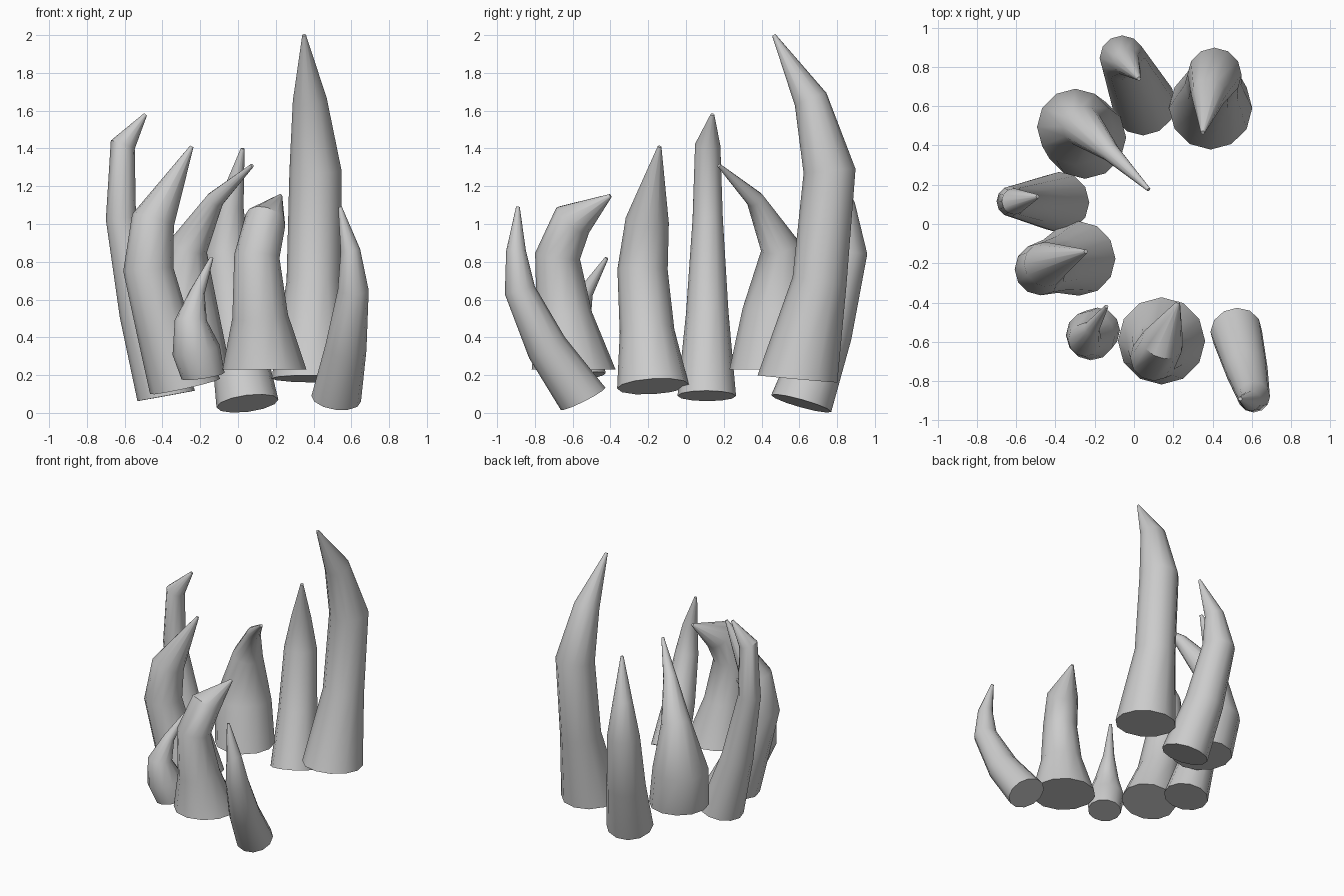
import bpy, bmesh, math
from mathutils import Vector

if "Cube" in bpy.data.objects:
    bpy.data.objects.remove(bpy.data.objects["Cube"])

SIDES = 12
UP = Vector((0, 0, 1))


def horn(name, base, belly, neck, tip, flat=.4, swell=1.0, push=(0, 0)):
    """Tapered bent horn; base, belly and neck are (x, y, z, radius), tip is a point."""
    b, m = Vector(base), Vector(belly)
    # lower ring between base and belly, pushed a little outward
    low = b.lerp(m, .57) + Vector((*push, 0, 0))
    low.z = b.z + (m.z - b.z) * .47
    low.w *= swell
    rings = [b, low, m, Vector(neck), Vector((*tip, .01))]
    pts = [r.to_3d() for r in rings]
    dirs = [(q - p).normalized() for p, q in zip(pts, pts[1:])]
    bm = bmesh.new()
    loops = []
    for i, p in enumerate(pts):
        # each ring bisects the bend of the path, the base leans toward level
        t = dirs[max(i - 1, 0)] + dirs[min(i, len(dirs) - 1)]
        if i == 0:
            t = dirs[0].lerp(UP, flat)
        turn = UP.rotation_difference(t)
        loops.append([])
        for k in range(SIDES):
            a = 2 * math.pi * k / SIDES
            offset = turn @ Vector((math.cos(a), math.sin(a), 0)) * rings[i].w
            loops[-1].append(bm.verts.new(p + offset))
    for lo, hi in zip(loops, loops[1:]):
        for k in range(SIDES):
            n = (k + 1) % SIDES
            bm.faces.new((lo[k], lo[n], hi[n], hi[k]))
    # end caps
    bm.faces.new(loops[0][::-1])
    bm.faces.new(loops[-1])
    me = bpy.data.meshes.new(name)
    bm.to_mesh(me)
    bm.free()
    ob = bpy.data.objects.new(name, me)
    bpy.context.collection.objects.link(ob)
    bpy.ops.object.select_all(action='DESELECT')
    ob.select_set(True)
    bpy.context.view_layer.objects.active = ob
    bpy.ops.object.shade_smooth_by_angle(angle=math.radians(40))


# right side and back
horn("horn_back_right", (.39, .59, .18, .212), (.41, .76, 1.28, .138),
     (.38, .66, 1.66, .09), (.35, .465, 2), flat=.6, swell=.85, push=(0, .02))
horn("horn_front_right", (.52, -.545, .075, .132), (.61, -.88, .65, .082),
     (.595, -.9, .86, .052), (.54, -.89, 1.09), flat=.25, swell=1.06)
horn("horn_back_middle", (.05, .61, .05, .165), (-.06, .845, .85, .115),
     (-.04, .825, 1.1, .07), (.025, .74, 1.4), flat=.2)
horn("horn_back_left", (-.25, .44, .23, .21), (-.265, .5, .88, .105),
     (-.12, .365, 1.13, .048), (.075, .175, 1.31), flat=1, swell=1.3, push=(-.04, .02))
# left side
horn("horn_left_blunt", (-.38, .11, .09, .155), (-.62, .115, 1.03, .08),
     (-.61, .115, 1.42, .067), (-.49, .14, 1.58))
horn("horn_left", (-.28, -.175, .14, .19), (-.475, -.23, .76, .133),
     (-.45, -.205, 1.02, .115), (-.245, -.14, 1.41), swell=.92)
# front
horn("horn_front_small", (-.185, -.54, .195, .115), (-.25, -.59, .49, .085),
     (-.215, -.53, .64, .04), (-.14, -.42, .82), swell=1.3)
horn("horn_front_blunt", (.14, -.595, .23, .222), (.1, -.68, .83, .12),
     (.145, -.6, 1.02, .11), (.225, -.4, 1.15), flat=1, swell=.9)
